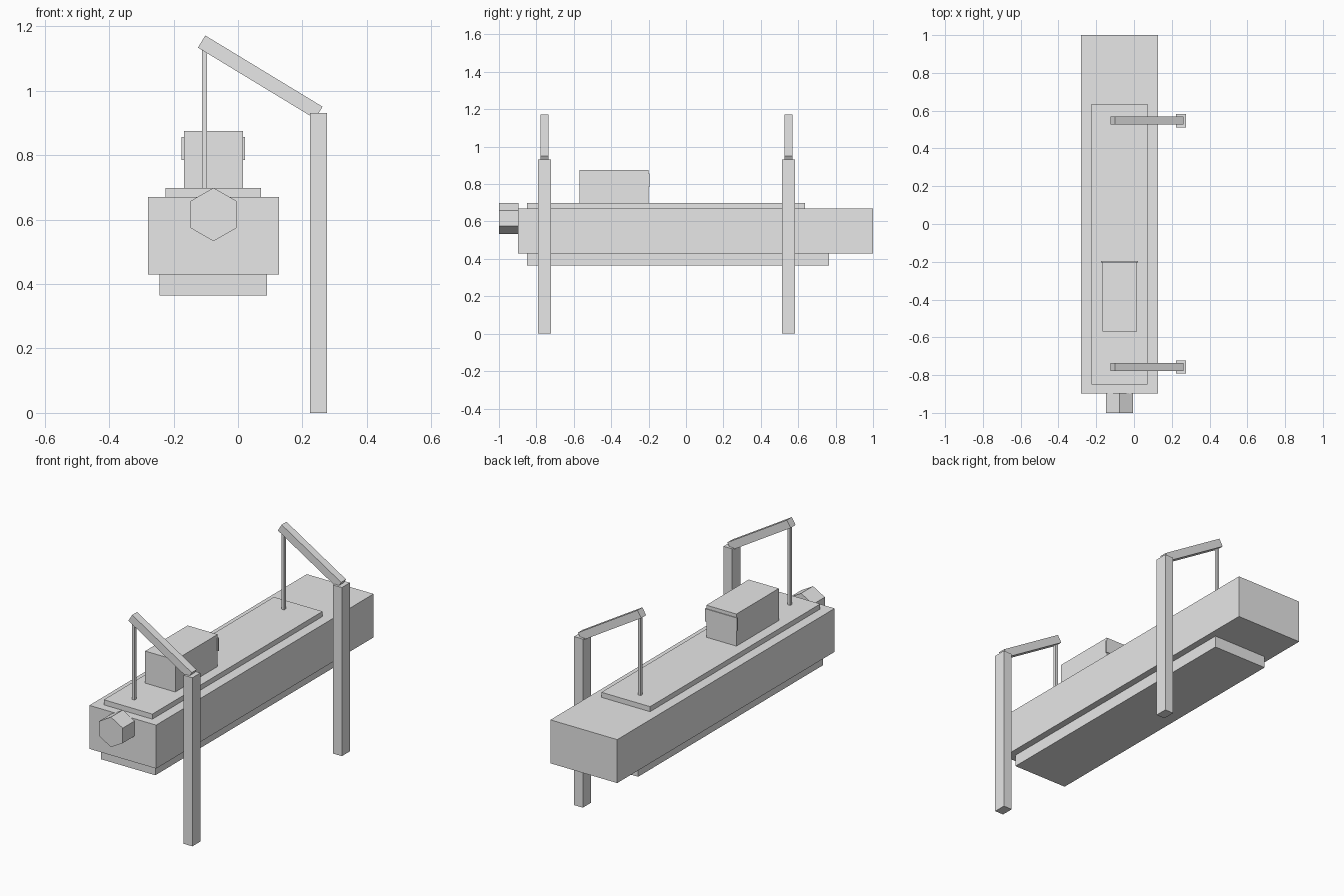
import bpy
import math

old = bpy.data.objects.get("Cube")
if old:
    bpy.data.objects.remove(old, do_unlink=True)

# Single plain grey for everything
grey = bpy.data.materials.new("light_grey")
grey.use_nodes = True
grey.diffuse_color = (0.8, 0.8, 0.8, 1)
grey.node_tree.nodes["Principled BSDF"].inputs["Base Color"].default_value = (0.8, 0.8, 0.8, 1)


def finish(name):
    ob = bpy.context.object
    ob.name = name
    ob.data.materials.append(grey)
    return ob


def box(name, x, y, z):
    """Box between the given (low, high) limits on each axis."""
    bpy.ops.mesh.primitive_cube_add(size=1, location=[sum(r) / 2 for r in (x, y, z)])
    ob = finish(name)
    ob.scale = [r[1] - r[0] for r in (x, y, z)]
    return ob


def beam(name, start, end, y, thickness, width):
    """Box running between two (x, z) points."""
    dx, dz = end[0] - start[0], end[1] - start[1]
    middle = ((start[0] + end[0]) / 2, y, (start[1] + end[1]) / 2)
    bpy.ops.mesh.primitive_cube_add(size=1, location=middle)
    ob = finish(name)
    ob.scale = (math.hypot(dx, dz), width, thickness)
    ob.rotation_euler.y = -math.atan2(dz, dx)
    return ob


# Stacked body
box("hull", (-0.28, 0.128), (-0.897, 1.0), (0.43, 0.67))
box("keel", (-0.243, 0.09), (-0.85, 0.765), (0.365, 0.43))
box("deck", (-0.225, 0.072), (-0.85, 0.635), (0.67, 0.698))
box("cabin", (-0.168, 0.016), (-0.57, -0.2), (0.698, 0.875))
box("cabin_window", (-0.175, 0.022), (-0.204, -0.196), (0.785, 0.856))

# Hexagonal nose with a corner pointing up
bpy.ops.mesh.primitive_cylinder_add(vertices=6, radius=0.083, depth=0.104,
                                    location=(-0.076, -0.948, 0.616),
                                    rotation=(math.pi / 2, 0, 0))
finish("nose")

# Two hoists holding the body from its left side
for side, y in (("front", -0.757), ("rear", 0.547)):
    box(side + "_post", (0.223, 0.276), (y - 0.035, y + 0.035), (0, 0.931))
    beam(side + "_arm", (-0.113, 1.153), (0.251, 0.932), y, 0.044, 0.043)
    box(side + "_rod", (-0.112, -0.096), (y - 0.008, y + 0.008), (0.69, 1.14))
